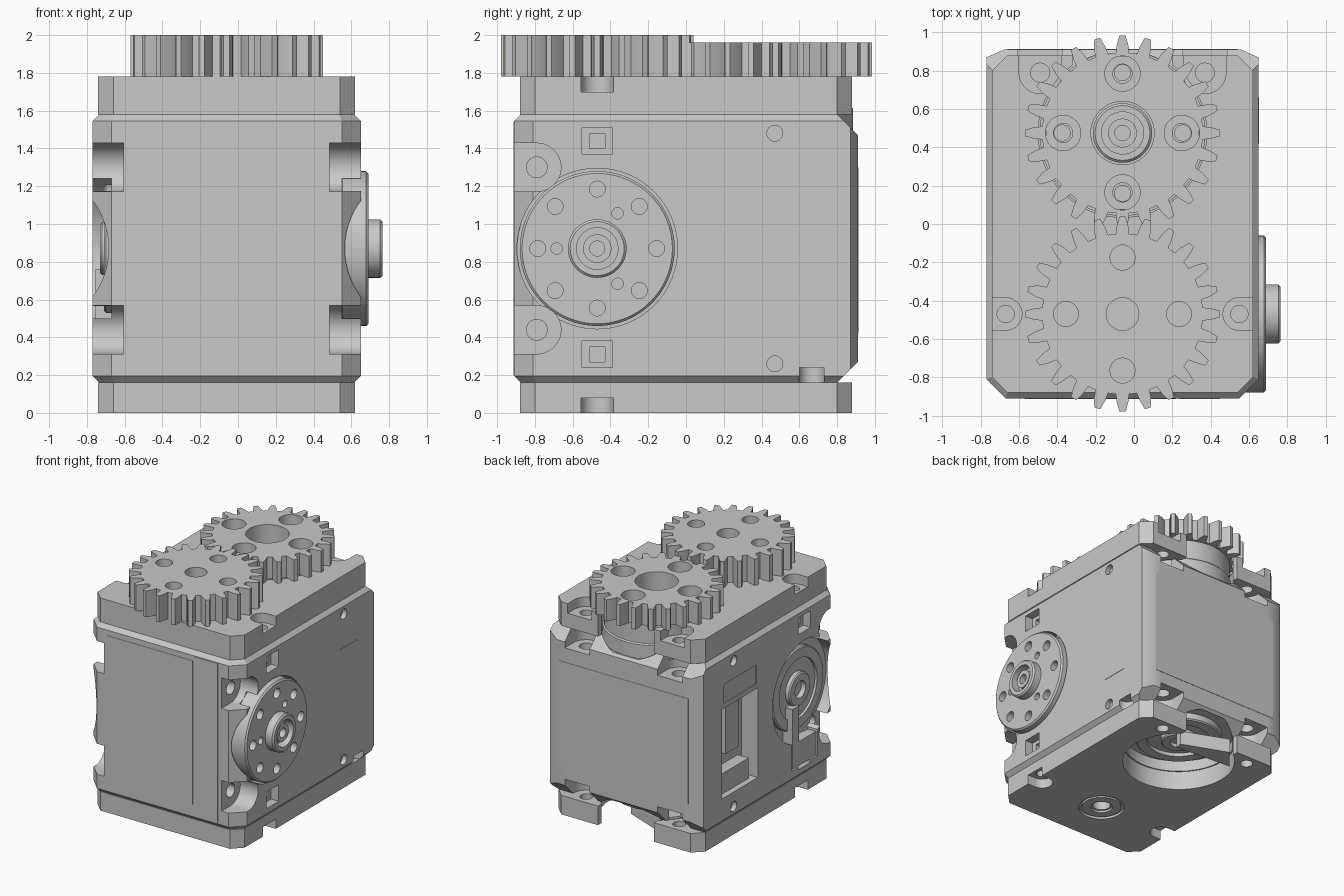
import bpy, bmesh
from math import sin, cos, pi, radians
from mathutils import Vector

old = bpy.data.objects.get("Cube")
if old:
    bpy.data.objects.remove(old)

grey = bpy.data.materials.new("mid_grey")
grey.use_nodes = True
grey.diffuse_color = (0.58, 0.58, 0.58, 1)
grey.node_tree.nodes["Principled BSDF"].inputs["Base Color"].default_value = (0.58, 0.58, 0.58, 1)

CX = -0.06           # middle of the casing across the width
FY, RY = -0.47, 0.475  # side axle and upright axle
AZ = 0.87            # height of the side axle
parts = []


def prism(name, pts, lo, hi, axis="z", bevel=0):
    """Extrude a 2D outline along an axis: z takes (x, y), x takes (y, z), y takes (x, z)."""
    place = {"z": lambda a, b, c: (a, b, c), "x": lambda a, b, c: (c, a, b),
             "y": lambda a, b, c: (a, c, b)}[axis]
    bm = bmesh.new()
    face = bm.faces.new([bm.verts.new(place(a, b, lo)) for a, b in pts])
    ext = bmesh.ops.extrude_face_region(bm, geom=[face])
    top = [v for v in ext["geom"] if isinstance(v, bmesh.types.BMVert)]
    bmesh.ops.translate(bm, verts=top, vec=Vector(place(0, 0, hi - lo)))
    bmesh.ops.recalc_face_normals(bm, faces=bm.faces)
    if bevel:
        caps = [f for f in bm.faces if all(v in top for v in f.verts) or not any(v in top for v in f.verts)]
        edges = {e for f in caps for e in f.edges}
        bmesh.ops.bevel(bm, geom=list(edges), offset=bevel, segments=1, affect="EDGES")
    mesh = bpy.data.meshes.new(name)
    bm.to_mesh(mesh)
    bm.free()
    mesh.materials.append(grey)
    ob = bpy.data.objects.new(name, mesh)
    bpy.context.collection.objects.link(ob)
    parts.append(ob)
    return ob


def circle(a, b, r, n=48):
    return [(a + r * cos(2 * pi * i / n), b + r * sin(2 * pi * i / n)) for i in range(n)]


def rect(a0, b0, a1, b1):
    return [(a0, b0), (a1, b0), (a1, b1), (a0, b1)]


def slot(a, b, r, heading):
    """Rounded slot that runs out to the open side given by heading."""
    arc = [(a + r * cos(heading + pi / 2 + pi * i / 20), b + r * sin(heading + pi / 2 + pi * i / 20))
           for i in range(21)]
    far = (0.5 * cos(heading), 0.5 * sin(heading))
    return arc + [(p[0] + far[0], p[1] + far[1]) for p in (arc[-1], arc[0])]


def chamfered(x0, y0, x1, y1, front, side, rear):
    """Plan outline with cut corners: equal cuts in front, side by rear cuts behind."""
    return [(x0 + front, y0), (x1 - front, y0), (x1, y0 + front), (x1, y1 - rear),
            (x1 - side, y1), (x0 + side, y1), (x0, y1 - rear), (x0, y0 + front)]


def cut(ob, pts, lo, hi, axis="z"):
    tool = prism("cutter", pts, lo, hi, axis)
    tool.hide_render = True
    mod = ob.modifiers.new("cut", "BOOLEAN")
    mod.operation, mod.solver, mod.object = "DIFFERENCE", "EXACT", tool
    deps = bpy.context.evaluated_depsgraph_get()
    mesh = bpy.data.meshes.new_from_object(ob.evaluated_get(deps))
    ob.modifiers.clear()
    ob.data = mesh
    parts.remove(tool)
    bpy.data.objects.remove(tool)


def ring_of(a, b, dist, count, turn=0):
    return [(a + dist * cos(turn + 2 * pi * i / count), b + dist * sin(turn + 2 * pi * i / count))
            for i in range(count)]


def horn(name, a, b, lo, rim, top, axis):
    """Output disc with a hub, bolt holes and a stepped bore; rim lies between lo and top."""
    disc = prism(name + "_disc", circle(a, b, 0.41, 64), lo, rim, axis, 0.012)
    for p in ring_of(a, b, 0.315, 8):
        cut(disc, circle(*p, 0.042, 20), rim - 0.09, rim + 0.1, axis)
    for p in ring_of(a, b, 0.215, 3, pi / 3):
        cut(disc, circle(*p, 0.03, 16), rim - 0.06, rim + 0.1, axis)
    hub = prism(name + "_hub", circle(a, b, 0.155), rim - 0.02, top, axis, 0.012)
    cut(hub, circle(a, b, 0.11), top - 0.07, top + 0.1, axis)
    nut = prism(name + "_screw", circle(a, b, 0.075), rim - 0.02, top - 0.02, axis)
    cut(nut, circle(a, b, 0.04, 24), rim, top + 0.1, axis)


def gear(name, y, top, bore, hole, dist, teeth=24):
    outline = []
    for i in range(teeth):
        for frac, r in ((-0.31, 0.42), (-0.25, 0.46), (-0.12, 0.51), (0.12, 0.51), (0.25, 0.46), (0.31, 0.42)):
            t = 2 * pi * (i + frac) / teeth
            outline.append((CX + r * cos(t), y + r * sin(t)))
    ob = prism(name, outline, 1.78, top)
    cut(ob, circle(CX, y, bore), 1.7, 2.1)
    for p in ring_of(CX, y, dist, 4):
        cut(ob, circle(*p, hole, 32), 1.7, 2.1)


# Main casing with chamfered corners
body = prism("casing", chamfered(-0.77, -0.91, 0.65, 0.91, 0.1, 0.09, 0.04), 0.16, 1.58, "z", 0.035)
cut(body, [(0.75, 1.63), (1, 1.38), (1, 1.7), (0.75, 1.7)], -1, 1, "x")
cut(body, [(0.75, 0.11), (1, 0.36), (1, 0), (0.75, 0)], -1, 1, "x")

# Side features of the casing: axle recess, mounting corners, nut pockets
for side, face in ((1, 0.65), (-1, -0.77)):
    def inward(depth):
        return face - side * depth, face + side * 0.1
    cut(body, circle(FY, AZ, 0.425, 64), *inward(0.1), "x")
    for z in (1.3, 0.44):
        cut(body, slot(-0.79, z, 0.128, pi), *inward(0.165), "x")
        cut(body, circle(-0.79, z, 0.055, 24), *inward(0.3), "x")
    for z in (1.44, 0.31):
        cut(body, rect(-0.55, z - 0.07, -0.39, z + 0.07), *inward(0.07), "x")
        cut(body, rect(-0.51, z - 0.04, -0.43, z + 0.04), *inward(0.13), "x")
    for z in (1.48, 0.26):
        cut(body, circle(0.47, z, 0.042, 24), *inward(0.04), "x")

# Upper and lower features of the casing: upright axle recess and rear mounting corners
for lo, hi, deep_lo, deep_hi, seat_lo, seat_hi in ((1.42, 1.7, 1.3, 1.7, 1.49, 1.7), (0, 0.32, 0, 0.44, 0, 0.25)):
    cut(body, circle(CX, RY, 0.43, 64), seat_lo, seat_hi)
    for x in (CX - 0.43, CX + 0.43):
        cut(body, slot(x, 0.79, 0.115, pi / 2), lo, hi)
        cut(body, circle(x, 0.79, 0.055, 24), deep_lo, deep_hi)
cut(body, circle(0.63, 0.665, 0.068, 32), 0, 0.24)

# Connector window and cable channel on the plain side
cut(body, rect(0.15, 0.38, 0.62, 1.13), -1, -0.62, "x")
cut(body, rect(0.17, 1.17, 0.6, 1.33), -1, -0.763, "x")
cut(body, rect(-0.64, 0.26, -0.3, 0.6), -1, -0.68, "x")
prism("connector_shelf", rect(0.2, 0.38, 0.62, 0.55), -0.72, -0.61, "x")
prism("connector_block", rect(0.25, 0.65, 0.42, 1.05), -0.66, -0.61, "x")
prism("cable_arm", rect(-0.42, 0.26, -0.33, 0.76), -0.755, -0.66, "x")
prism("cable_foot", rect(-0.64, 0.26, -0.42, 0.46), -0.755, -0.67, "x")

# Thin cover panels
prism("front_panel", rect(-0.57, 0.3, 0.22, 1.5), -0.913, -0.9, "y")
prism("front_side_panel", rect(0.235, 0.2, 0.45, 1.54), -0.913, -0.9, "y")
prism("rear_panel", rect(-0.66, 0.42, 0.54, 1.3), 0.9, 0.913, "y")
prism("side_label", rect(0.42, 0.5, 0.66, 1.2), 0.645, 0.653, "x")

# Upper and lower mounting plates, open around the upright axle
for name, lo, hi, face, out in (("top_plate", 1.58, 1.78, 1.78, 1), ("bottom_plate", 0, 0.16, 0, -1)):
    plate = prism(name, chamfered(-0.74, -0.88, 0.62, 0.88, 0.08, 0.08, 0.08), lo, hi)
    cut(plate, circle(CX, RY, 0.44, 64), -0.1, 2)
    cut(plate, rect(CX - 0.26, RY, CX + 0.26, 1), -0.1, 2)
    for s in (-1, 1):
        cut(plate, slot(CX + s * 0.61, FY, 0.085, 0 if s > 0 else pi), face - 0.08 * out, face + 0.1 * out)
        cut(plate, circle(CX + s * 0.61, FY, 0.045, 24), -0.1, 2)
        cut(plate, circle(CX + s * 0.43, 0.79, 0.05, 24), -0.1, 2)
        if out > 0:
            cut(plate, slot(CX + s * 0.43, 0.79, 0.11, pi / 2), 1.7, 1.9)
    if out < 0:
        cut(plate, circle(CX, FY, 0.18), -0.1, 0.02)
        cut(plate, circle(CX, FY, 0.07, 24), -0.1, 0.12)
boss = prism("bottom_bearing", circle(CX, FY, 0.155), 0.003, 0.05)
cut(boss, circle(CX, FY, 0.085, 32), -0.1, 0.1)

# Side output disc and the plain idler opposite
horn("side_output", FY, AZ, 0.54, 0.69, 0.765, "x")
idler = prism("idler_ring", circle(FY, AZ, 0.34), -0.71, -0.66, "x", 0.01)
cut(idler, circle(FY, AZ, 0.25), -0.8, -0.69, "x")
idler_hub = prism("idler_hub", circle(FY, AZ, 0.14), -0.73, -0.66, "x", 0.01)
cut(idler_hub, circle(FY, AZ, 0.07, 32), -0.8, -0.69, "x")

# Upright output disc with spacer, and the lower idler
horn("top_output", CX, RY, 1.48, 1.62, 1.72, "z")
spacer = prism("gear_spacer", circle(CX, RY, 0.4, 64), 1.61, 1.785)
cut(spacer, circle(CX, RY, 0.165), 1.5, 1.9)
for p in ring_of(CX, RY, 0.31, 4):
    cut(spacer, circle(*p, 0.05, 24), 1.5, 1.9)
low = prism("lower_idler_ring", circle(CX, RY, 0.34), 0.19, 0.27, "z", 0.01)
cut(low, circle(CX, RY, 0.25), 0.1, 0.22)
low_hub = prism("lower_idler_hub", circle(CX, RY, 0.14), 0.17, 0.27, "z", 0.01)
cut(low_hub, circle(CX, RY, 0.07, 32), 0.1, 0.2)
prism("lower_cable_tab", [(-0.46, 0.62), (0.05, 0.58), (0.06, 0.64), (-0.32, 0.79)], 0.04, 0.16)

# Meshing gears
gear("front_gear", FY, 2.0, 0.085, 0.065, 0.295)
gear("rear_gear", RY, 1.96, 0.165, 0.092, 0.31)

# Smooth the round walls, keep edges sharp
bpy.ops.object.select_all(action="DESELECT")
for ob in parts:
    ob.select_set(True)
bpy.context.view_layer.objects.active = body
bpy.ops.object.shade_smooth_by_angle(angle=radians(25))
